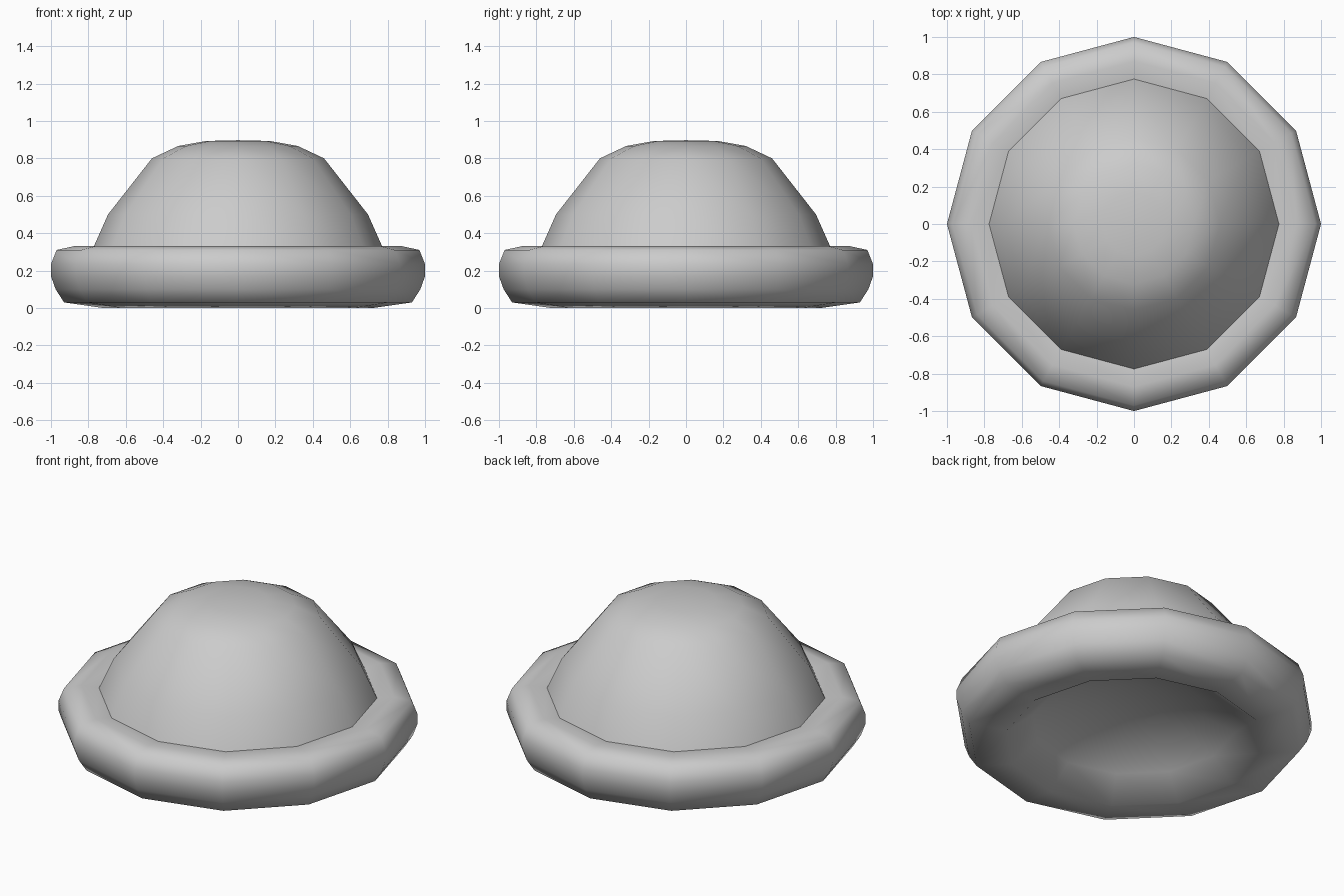
import bpy, bmesh, math

if "Cube" in bpy.data.objects:
    bpy.data.objects.remove(bpy.data.objects["Cube"])

SIDES = 12


def lathe(name, profile, smooth_angle):
    """Turn an (r, z) profile into a 12-sided surface around the z axis."""
    bm = bmesh.new()
    rings = []
    for k in range(SIDES):
        a = 2 * math.pi * k / SIDES
        rings.append([bm.verts.new((r * math.cos(a), r * math.sin(a), z))
                      for r, z in profile])
    for k in range(SIDES):
        here, there = rings[k], rings[(k + 1) % SIDES]
        for i in range(len(profile) - 1):
            bm.faces.new((here[i], there[i], there[i + 1], here[i + 1]))
    # merge the pole points and drop collapsed faces
    bmesh.ops.remove_doubles(bm, verts=bm.verts, dist=0.0005)
    bmesh.ops.recalc_face_normals(bm, faces=bm.faces)
    mesh = bpy.data.meshes.new(name)
    bm.to_mesh(mesh)
    bm.free()
    obj = bpy.data.objects.new(name, mesh)
    bpy.context.collection.objects.link(obj)
    bpy.ops.object.select_all(action='DESELECT')
    obj.select_set(True)
    bpy.context.view_layer.objects.active = obj
    bpy.ops.object.shade_smooth_by_angle(angle=math.radians(smooth_angle))
    return obj


crown = [(0, 0.897), (0.17, 0.893), (0.32, 0.866), (0.46, 0.80),
         (0.695, 0.50), (0.775, 0.32)]
brim = [(0.87, 0.332), (0.97, 0.31), (1.0, 0.235), (1.0, 0.17),
        (0.975, 0.10), (0.93, 0.03), (0.72, 0.0)]
# shallow hollow under the base
hollow = [(0.57, 0.12), (0.40, 0.20), (0.20, 0.25), (0, 0.265)]

lathe("domed_cap", crown + brim + hollow, 62)
